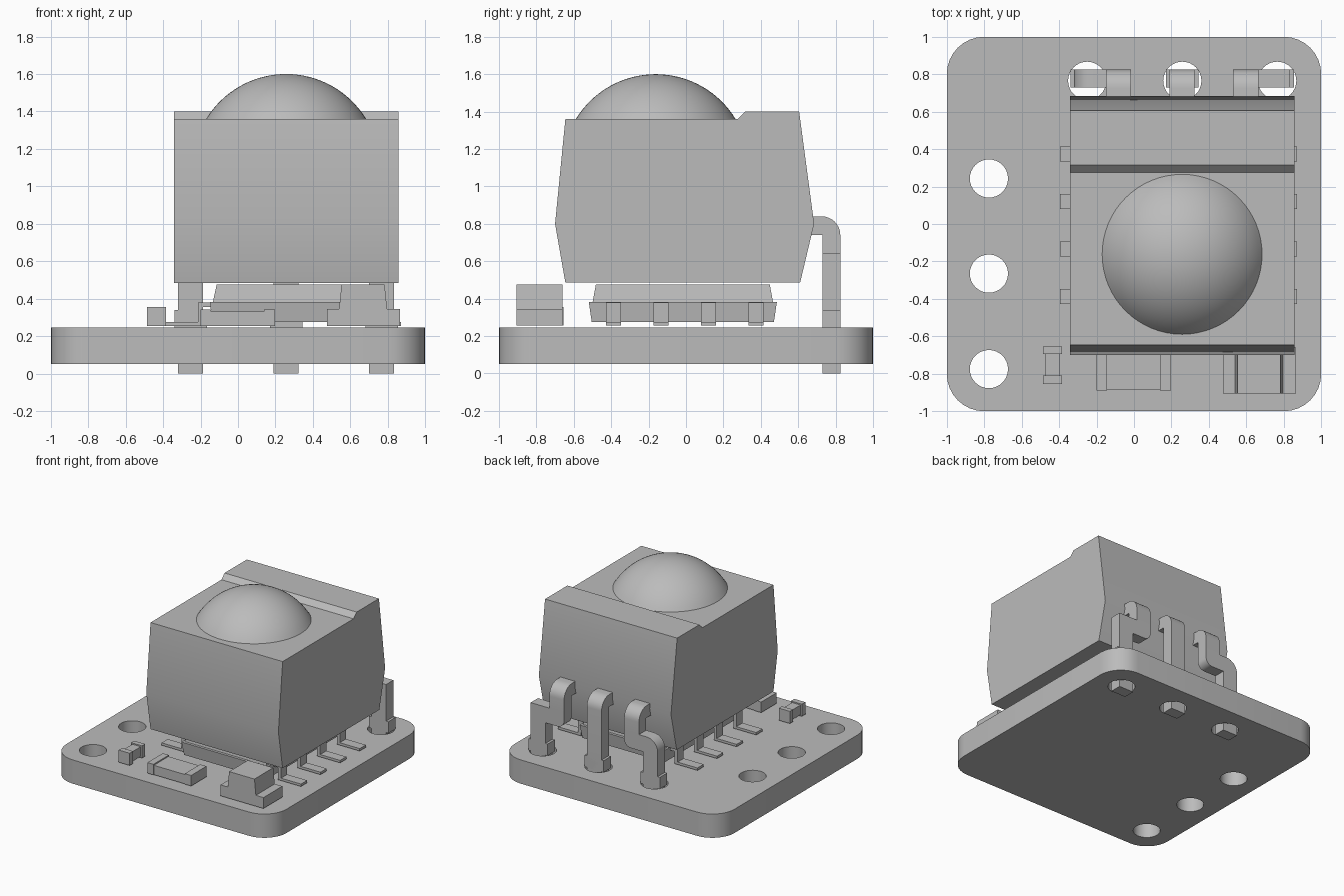
import bpy, bmesh, math
from mathutils import Vector

old = bpy.data.objects.get("Cube")
if old:
    bpy.data.objects.remove(old, do_unlink=True)

grey = bpy.data.materials.new("plain grey")
grey.use_nodes = True
grey.diffuse_color = (0.5, 0.5, 0.5, 1)
grey.node_tree.nodes["Principled BSDF"].inputs["Base Color"].default_value = (0.5, 0.5, 0.5, 1)


def finish(name, bm):
    bmesh.ops.recalc_face_normals(bm, faces=bm.faces)
    mesh = bpy.data.meshes.new(name)
    bm.to_mesh(mesh)
    bm.free()
    mesh.materials.append(grey)
    obj = bpy.data.objects.new(name, mesh)
    bpy.context.collection.objects.link(obj)
    return smooth(obj)


def smooth(obj):
    bpy.ops.object.select_all(action="DESELECT")
    obj.select_set(True)
    bpy.context.view_layer.objects.active = obj
    bpy.ops.object.shade_smooth_by_angle(angle=math.radians(30))
    return obj


def rounded(points, steps=8):
    """Expand (u, v, radius) corners into arcs; plain (u, v) stay sharp."""
    out = []
    for i, p in enumerate(points):
        c = Vector(p[:2])
        if len(p) < 3:
            out.append(c)
            continue
        a = (Vector(points[i - 1][:2]) - c).normalized() * p[2]
        b = (Vector(points[(i + 1) % len(points)][:2]) - c).normalized() * p[2]
        for k in range(steps + 1):
            t = k / steps * math.pi / 2
            out.append(c + a * (1 - math.sin(t)) + b * (1 - math.cos(t)))
    return out


def prism(name, points, axis, lo, hi):
    """Extrude a profile along x, y or z between lo and hi."""
    place = {"x": lambda u, v, w: (w, u, v),
             "y": lambda u, v, w: (u, w, v),
             "z": lambda u, v, w: (u, v, w)}[axis]
    bm = bmesh.new()
    face = bm.faces.new([bm.verts.new(place(p[0], p[1], lo)) for p in rounded(points)])
    new = bmesh.ops.extrude_face_region(bm, geom=[face])["geom"]
    bmesh.ops.translate(bm, vec=place(0, 0, hi - lo),
                        verts=[g for g in new if isinstance(g, bmesh.types.BMVert)])
    return finish(name, bm)


def box(name, x, y, z):
    return prism(name, [(x[0], y[0]), (x[1], y[0]), (x[1], y[1]), (x[0], y[1])], "z", *z)


def frustum(name, centre, low, high, z):
    """Block whose half sizes change from low to high."""
    bm = bmesh.new()
    bmesh.ops.create_cube(bm, size=2)
    for v in bm.verts:
        half = high if v.co.z > 0 else low
        v.co = (centre[0] + v.co.x * half[0], centre[1] + v.co.y * half[1],
                z[1] if v.co.z > 0 else z[0])
    return finish(name, bm)


# Circuit board with round corners and six holes
BOTTOM, TOP = 0.05, 0.245
curve = bpy.data.curves.new("circuit_board", "CURVE")
curve.dimensions = "2D"
curve.fill_mode = "BOTH"
curve.extrude = (TOP - BOTTOM) / 2
loops = [rounded([(-1, -1, 0.2), (1, -1, 0.2), (1, 1, 0.2), (-1, 1, 0.2)])]
holes = [(-0.775, y) for y in (0.243, -0.265, -0.775)]
holes += [(x, 0.765) for x in (-0.25, 0.258, 0.765)]
for hx, hy in holes:
    loops.append([(hx + 0.102 * math.cos(k * math.tau / 32), hy + 0.102 * math.sin(k * math.tau / 32))
                  for k in range(32)])
for loop in loops:
    spline = curve.splines.new("POLY")
    spline.points.add(len(loop) - 1)
    for point, p in zip(spline.points, loop):
        point.co = (p[0], p[1], 0, 1)
    spline.use_cyclic_u = True
curve.materials.append(grey)
board = bpy.data.objects.new("circuit_board", curve)
bpy.context.collection.objects.link(board)
board.location.z = (TOP + BOTTOM) / 2
board.select_set(True)
bpy.context.view_layer.objects.active = board
bpy.ops.object.convert(target="MESH")
smooth(bpy.context.view_layer.objects.active)

# Sensor housing
prism("sensor_housing",
      [(-0.645, 0.485), (0.61, 0.485), (0.685, 0.8), (0.605, 1.4), (0.315, 1.4),
       (0.275, 1.36), (-0.645, 1.36), (-0.7, 0.8)], "x", -0.343, 0.857)

# Dome lens: cap of a sphere
bm = bmesh.new()
edge = math.acos(0.26 / 0.5)
arc = [bm.verts.new((0.5 * math.sin(edge * k / 16), 0, 0.5 * math.cos(edge * k / 16)))
       for k in range(17)]
edges = [bm.edges.new(pair) for pair in zip(arc, arc[1:])]
bmesh.ops.spin(bm, geom=arc + edges, axis=(0, 0, 1), cent=(0, 0, 0),
               angle=math.tau, steps=64)
bmesh.ops.remove_doubles(bm, verts=bm.verts, dist=0.0005)
bmesh.ops.translate(bm, vec=(0.257, -0.162, 1.1), verts=bm.verts)
finish("dome_lens", bm)

# Bent legs at the back: the outer two step sideways
BACK = (0.73, 0.825)
for name, upper, lower, bend in (("right_leg", -0.083, -0.253, 0.1),
                                 ("middle_leg", 0.257, 0.257, 0),
                                 ("left_leg", 0.597, 0.767, 0)):
    end = 0.64 if upper != lower else 0
    prism(name + "_top",
          [(0.6, 0.74), (BACK[0], 0.74), (BACK[0], end), (BACK[1], end),
           (BACK[1], 0.84, 0.1), (0.6, 0.84)], "x", upper - 0.067, upper + 0.067)
    if end:
        s = 1 if lower > upper else -1
        w = 0.067 * s
        corner = (lower + w, 0.64, bend) if bend else (lower + w, 0.64)
        prism(name + "_step",
              [(upper - w, 0.64), (upper - w, 0.51, 0.06), (lower - w, 0.51),
               (lower - w, 0), (lower + w, 0), corner], "y", *BACK)
    box(name + "_collar", (lower - 0.087, lower + 0.087), BACK, (TOP, 0.34))

# Chip under the housing
CHIP = (0.238, -0.017)
frustum("chip_lower", CHIP, (0.375, 0.487), (0.388, 0.503), (0.275, 0.383))
frustum("chip_upper", CHIP, (0.372, 0.482), (0.352, 0.465), (0.383, 0.475))

# Chip pins on both sides
for side, label in ((-1, "right"), (1, "left")):
    path = [(0.37, 0.355), (0.425, 0.355), (0.425, 0.255), (0.633, 0.255),
            (0.633, 0.275), (0.452, 0.275), (0.452, 0.38), (0.37, 0.38)]
    for i in range(4):
        y = 0.375 - 0.254 * i
        prism(f"chip_pin_{label}_{i + 1}", [(CHIP[0] + side * u, v) for u, v in path],
              "y", y - 0.04, y + 0.04)

# Long resistor with end caps
box("resistor_body", (-0.145, 0.14), (-0.885, -0.695), (0.255, 0.332))
for label, x in (("right", (-0.2, -0.145)), ("left", (0.14, 0.197))):
    box(f"resistor_cap_{label}", x, (-0.89, -0.69), (0.255, 0.342))

# Indicator light: block on a low base
box("light_base", (0.475, 0.865), (-0.905, -0.66), (0.255, 0.345))
frustum("light_block", (0.668, -0.783), (0.128, 0.122), (0.115, 0.122), (0.345, 0.475))

# Small capacitor, waisted in the middle
box("capacitor_body", (-0.473, -0.397), (-0.81, -0.695), (0.265, 0.345))
for label, y in (("front", (-0.855, -0.81)), ("back", (-0.695, -0.655))):
    box(f"capacitor_cap_{label}", (-0.485, -0.385), y, (0.255, 0.355))
